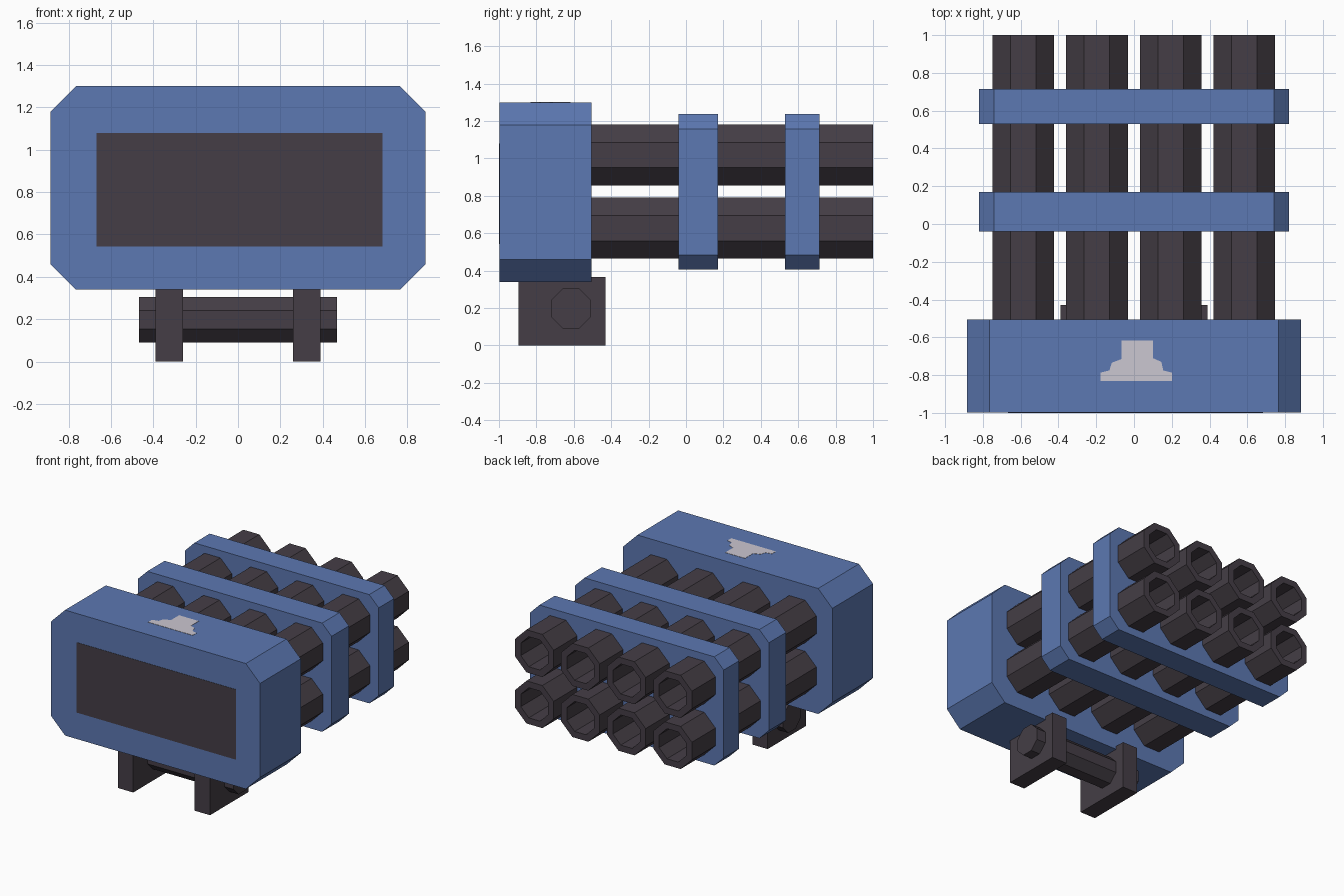
import bpy, bmesh, math

if "Cube" in bpy.data.objects:
    bpy.data.objects.remove(bpy.data.objects["Cube"])


def material(name, rgb):
    m = bpy.data.materials.new(name)
    m.diffuse_color = (*rgb, 1)
    m.use_nodes = True
    m.node_tree.nodes["Principled BSDF"].inputs["Base Color"].default_value = m.diffuse_color
    return m


BLUE = material("blue paint", (0.107, 0.188, 0.445))
DARK = material("dark metal", (0.059, 0.048, 0.061))
GREY = material("pale grey", (0.60, 0.57, 0.64))


def loft(name, rings, mat):
    """Skin a list of equal-length point rings and cap both ends."""
    bm = bmesh.new()
    loops = [[bm.verts.new(p) for p in ring] for ring in rings]
    for a, b in zip(loops, loops[1:]):
        for i in range(len(a)):
            j = (i + 1) % len(a)
            bm.faces.new((a[i], a[j], b[j], b[i]))
    bm.faces.new(loops[0])
    bm.faces.new(loops[-1])
    bmesh.ops.recalc_face_normals(bm, faces=bm.faces)
    mesh = bpy.data.meshes.new(name)
    bm.to_mesh(mesh)
    bm.free()
    mesh.materials.append(mat)
    ob = bpy.data.objects.new(name, mesh)
    bpy.context.collection.objects.link(ob)
    return ob


def chamfered(w, z0, z1, c):
    """Rectangle with cut corners in the xz plane."""
    return [(-w + c, z0), (w - c, z0), (w, z0 + c), (w, z1 - c),
            (w - c, z1), (-w + c, z1), (-w, z1 - c), (-w, z0 + c)]


def octagon(u, v, apothem):
    r = apothem / math.cos(math.pi / 8)
    angles = [math.pi / 8 + k * math.pi / 4 for k in range(8)]
    return [(u + r * math.cos(a), v + r * math.sin(a)) for a in angles]


def at_y(profile, y):
    return [(x, y, z) for x, z in profile]


def block(name, profile, y0, y1, mat):
    return loft(name, [at_y(profile, y0), at_y(profile, y1)], mat)


def rect(x0, x1, z0, z1):
    return [(x0, z0), (x1, z0), (x1, z1), (x0, z1)]


# Rear housing and the two clamping bands
block("housing", chamfered(0.885, 0.34, 1.30, 0.12), -0.998, -0.505, BLUE)
for name, y0, y1 in (("inner_band", -0.04, 0.17), ("outer_band", 0.53, 0.715)):
    block(name, chamfered(0.82, 0.405, 1.237, 0.08), y0, y1, BLUE)

# Eight hollow octagonal tubes
for row, z in (("upper", 1.018), ("lower", 0.627)):
    for col, x in enumerate((-0.587, -0.196, 0.194, 0.583)):
        outer, inner = octagon(x, z, 0.163), octagon(x, z, 0.115)
        loft(f"{row}_tube_{col + 1}",
             [at_y(outer, -0.55), at_y(outer, 1.0), at_y(inner, 1.0), at_y(inner, -0.5)], DARK)

# Dark panel painted on the front of the housing
block("front_panel", rect(-0.667, 0.682, 0.543, 1.08), -1.0, -0.994, DARK)

# Pale stepped patch painted on the top of the housing
patch = [(-0.178, -0.832), (0.2, -0.832), (0.2, -0.787), (0.155, -0.775), (0.145, -0.73),
         (0.1, -0.71), (0.1, -0.617), (-0.067, -0.617), (-0.067, -0.715),
         (-0.118, -0.735), (-0.13, -0.775), (-0.178, -0.787)]
loft("top_patch", [[(x, y, z) for x, y in patch] for z in (1.296, 1.302)], GREY)

# Mount under the housing: two brackets and an octagonal axle
for side, s in (("left", -1), ("right", 1)):
    block(f"{side}_bracket", rect(s * 0.325 - 0.065, s * 0.325 + 0.065, 0, 0.365),
          -0.895, -0.43, DARK)
loft("axle", [[(x, y, z) for y, z in octagon(-0.615, 0.197, 0.107)] for x in (-0.467, 0.467)], DARK)
